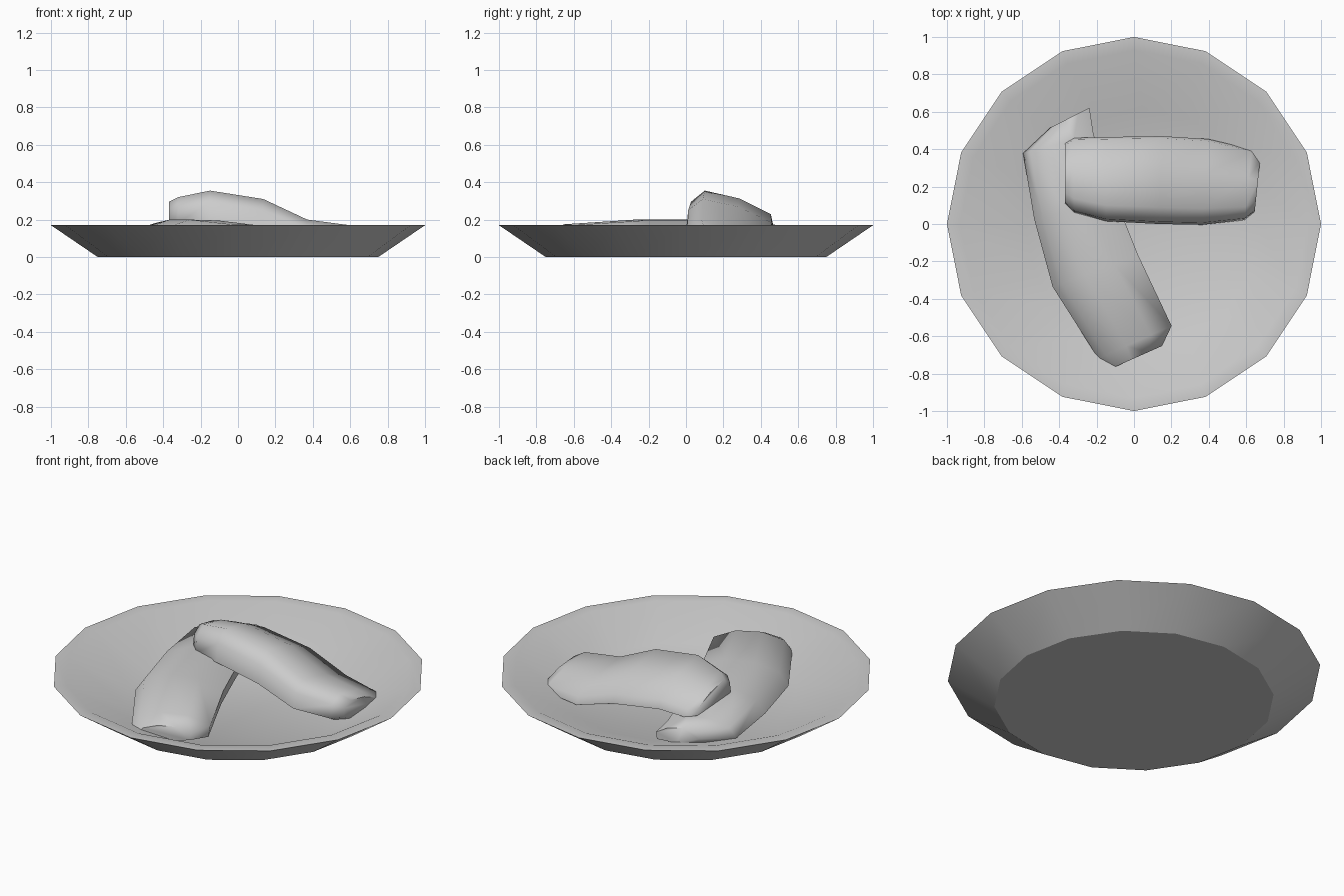
import bpy, bmesh
from math import cos, sin, pi, radians

if "Cube" in bpy.data.objects:
    bpy.data.objects.remove(bpy.data.objects["Cube"])


def loft(name, rings, angle):
    """Skin matching rings of points, close both ends, smooth below angle."""
    bm = bmesh.new()
    loops = [[bm.verts.new(p) for p in r] for r in rings]
    n = len(loops[0])
    for a, b in zip(loops, loops[1:]):
        for i in range(n):
            j = (i + 1) % n
            bm.faces.new((a[i], a[j], b[j], b[i]))
    bm.faces.new(loops[0][::-1])
    bm.faces.new(loops[-1])
    bmesh.ops.recalc_face_normals(bm, faces=bm.faces)
    me = bpy.data.meshes.new(name)
    bm.to_mesh(me)
    bm.free()
    ob = bpy.data.objects.new(name, me)
    bpy.context.collection.objects.link(ob)
    bpy.ops.object.select_all(action='DESELECT')
    ob.select_set(True)
    bpy.context.view_layer.objects.active = ob
    bpy.ops.object.shade_smooth_by_angle(angle=radians(angle))
    return ob


def circle(r, z, cx=0.0, cy=0.0, n=16):
    return [(cx + r * cos(2 * pi * i / n), cy + r * sin(2 * pi * i / n), z)
            for i in range(n)]


def sausage(name, section, stations):
    """Stations: x, y, z, half width, half height, heading in degrees."""
    rings = []
    for x, y, z, w, h, a in stations:
        sx, sy = -sin(radians(a)), cos(radians(a))
        rings.append([(x + sx * u * w, y + sy * u * w, z + v * h)
                      for u, v in section])
    return loft(name, rings, 62)


# Shallow dish with a flat rim and sunken floor
loft("dish", [circle(0.75, 0), circle(1, 0.17), circle(0.93, 0.17),
              circle(0.63, 0.035, 0.05, -0.02)], 30)

# Lower sausage, lying on the floor from back left to front
sausage("lower_sausage",
        [(-1, -.3), (-.8, .5), (-.25, 1), (.4, .95), (.95, .3), (.9, -.6), (0, -1), (-.8, -.8)],
        [(-0.34, 0.57, 0.11, 0.12, 0.045, -63),
         (-0.40, 0.43, 0.11, 0.20, 0.07, -75),
         (-0.31, 0.08, 0.11, 0.23, 0.09, -76),
         (-0.20, -0.25, 0.11, 0.25, 0.09, -70),
         (0.01, -0.63, 0.10, 0.22, 0.075, -66),
         (0.02, -0.71, 0.09, 0.15, 0.045, -66)])

# Upper sausage, resting across the lower one and sloping to the right
sausage("upper_sausage",
        [(-1, -.4), (-.95, .5), (-.62, 1), (.2, .65), (.95, -.05), (1, -.5), (.5, -.9), (-.5, -1)],
        [(-0.37, 0.27, 0.22, 0.16, 0.075, 0),
         (-0.32, 0.26, 0.22, 0.20, 0.10, 0),
         (-0.15, 0.24, 0.235, 0.225, 0.12, 0),
         (0.14, 0.235, 0.19, 0.235, 0.12, -2),
         (0.38, 0.225, 0.10, 0.23, 0.10, -4),
         (0.61, 0.21, 0.085, 0.19, 0.085, -6),
         (0.66, 0.205, 0.08, 0.14, 0.06, -6)])
